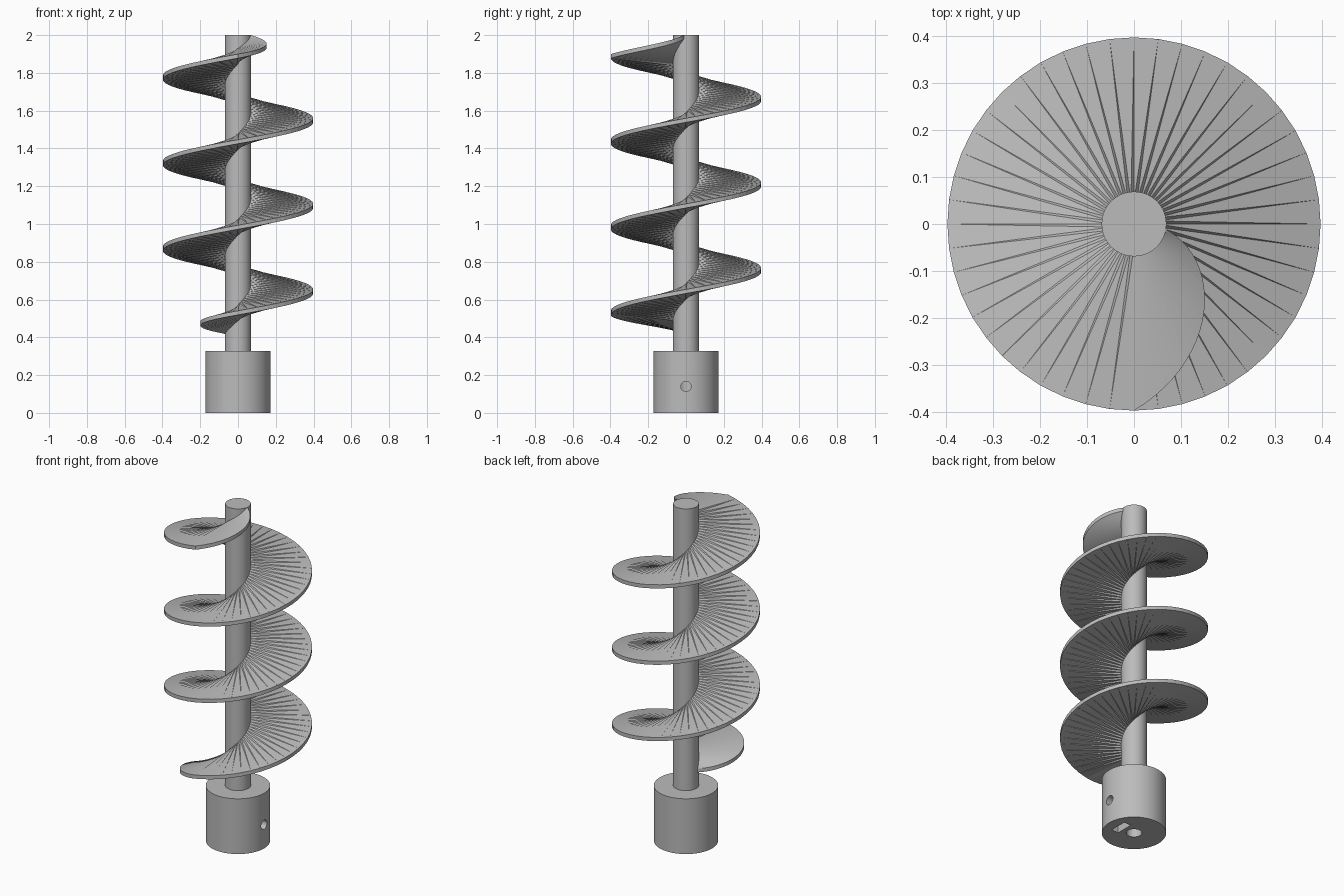
import bpy
import bmesh
from math import cos, sin, radians, pi

cube = bpy.data.objects.get("Cube")
if cube:
    bpy.data.objects.remove(cube, do_unlink=True)

# Single material
GREY = (0.5, 0.5, 0.5, 1)
grey = bpy.data.materials.new("light grey")
grey.use_nodes = True
grey.diffuse_color = GREY
grey.node_tree.nodes["Principled BSDF"].inputs["Base Color"].default_value = GREY

# Main dimensions
PITCH, Z_AT_ZERO = 0.453, 0.643
FLIGHT_R, ROOT_R, RIM_THICK, ROOT_THICK = 0.398, 0.05, 0.022, 0.085
SHAFT_R, COLLAR_R, COLLAR_H, TOP = 0.069, 0.173, 0.328, 2.0
HOLE_Z = 0.14


def finish(obj, name, smooth=True):
    obj.name = obj.data.name = name
    obj.data.materials.clear()
    obj.data.materials.append(grey)
    if smooth:
        bpy.ops.object.select_all(action="DESELECT")
        obj.select_set(True)
        bpy.context.view_layer.objects.active = obj
        bpy.ops.object.shade_smooth_by_angle(angle=radians(30))
    return obj


def cylinder(r, z0, z1, sides=72):
    bpy.ops.mesh.primitive_cylinder_add(vertices=sides, radius=r, depth=z1 - z0,
                                        location=(0, 0, (z0 + z1) / 2))
    return bpy.context.object


def cut(target, cutter):
    mod = target.modifiers.new("cut", "BOOLEAN")
    mod.operation, mod.object, mod.solver = "DIFFERENCE", cutter, "EXACT"
    bpy.context.view_layer.objects.active = target
    bpy.ops.object.modifier_apply(modifier=mod.name)
    bpy.data.objects.remove(cutter, do_unlink=True)


def flight_radius(angle):
    """Full radius, rounded off below the first turn and spiralling in at the top."""
    if angle < FIRST:
        return max(FLIGHT_R * cos(radians(FIRST - angle)), ROOT_R + 0.005)
    if angle > LAST:
        return max(FLIGHT_R - (angle - LAST) * 0.0041, ROOT_R + 0.005)
    return FLIGHT_R


def spoke(angle):
    """Corners of a bar from root to rim, thicker at the root."""
    a = radians(angle)
    z = Z_AT_ZERO + PITCH * angle / 360
    rim = flight_radius(angle)
    share = (rim - ROOT_R) / (FLIGHT_R - ROOT_R)
    root_thick = RIM_THICK + (ROOT_THICK - RIM_THICK) * share
    return [(r * cos(a), r * sin(a), min(z + dz, TOP))
            for r, dz in ((ROOT_R, -root_thick / 2), (ROOT_R, root_thick / 2),
                          (rim, RIM_THICK / 2), (rim, -RIM_THICK / 2))]


def add_wedge(bm, points):
    verts = [bm.verts.new(p) for p in points]
    bmesh.ops.convex_hull(bm, input=verts)


def add_ribbon(bm, angles):
    """Continuous blade through a run of spokes, closed at both ends."""
    rings = [[bm.verts.new(p) for p in spoke(a)] for a in angles]
    for lower, upper in zip(rings, rings[1:]):
        for k in range(4):
            n = (k + 1) % 4
            bm.faces.new((lower[k], lower[n], upper[n], upper[k]))
    bm.faces.new(rings[0])
    bm.faces.new(rings[-1])


# Spiral flight: faceted wedges, with an even tapered quarter turn at each end
FIRST, LAST, STEP = -90, 990, 7.5
bm = bmesh.new()
for i in range(round((LAST - FIRST) / STEP)):
    a = FIRST + i * STEP
    add_wedge(bm, spoke(a) + spoke(a + STEP))
for begin, end in ((FIRST - 90, FIRST), (LAST, LAST + 84)):
    add_ribbon(bm, [begin + (end - begin) * i / 24 for i in range(25)])
bmesh.ops.recalc_face_normals(bm, faces=bm.faces)
mesh = bpy.data.meshes.new("spiral_flight")
bm.to_mesh(mesh)
bm.free()
flight = bpy.data.objects.new("spiral_flight", mesh)
bpy.context.collection.objects.link(flight)
finish(flight, "spiral_flight", smooth=False)

# Central shaft
finish(cylinder(SHAFT_R, COLLAR_H - 0.01, TOP), "shaft")

# Coupling collar with a blind bore, a nut slot and a set screw hole
collar = cylinder(COLLAR_R, 0, COLLAR_H)
cut(collar, cylinder(0.042, -0.05, 0.28, 40))

bpy.ops.mesh.primitive_cube_add(size=1, location=(0.09, 0, 0.07))
slot = bpy.context.object
slot.scale = (0.046, 0.105, 0.25)
bpy.context.view_layer.update()
cut(collar, slot)

bpy.ops.mesh.primitive_cylinder_add(vertices=32, radius=0.027, depth=0.2,
                                    location=(0.12, 0, HOLE_Z),
                                    rotation=(0, pi / 2, 0))
cut(collar, bpy.context.object)
finish(collar, "coupling_collar")
